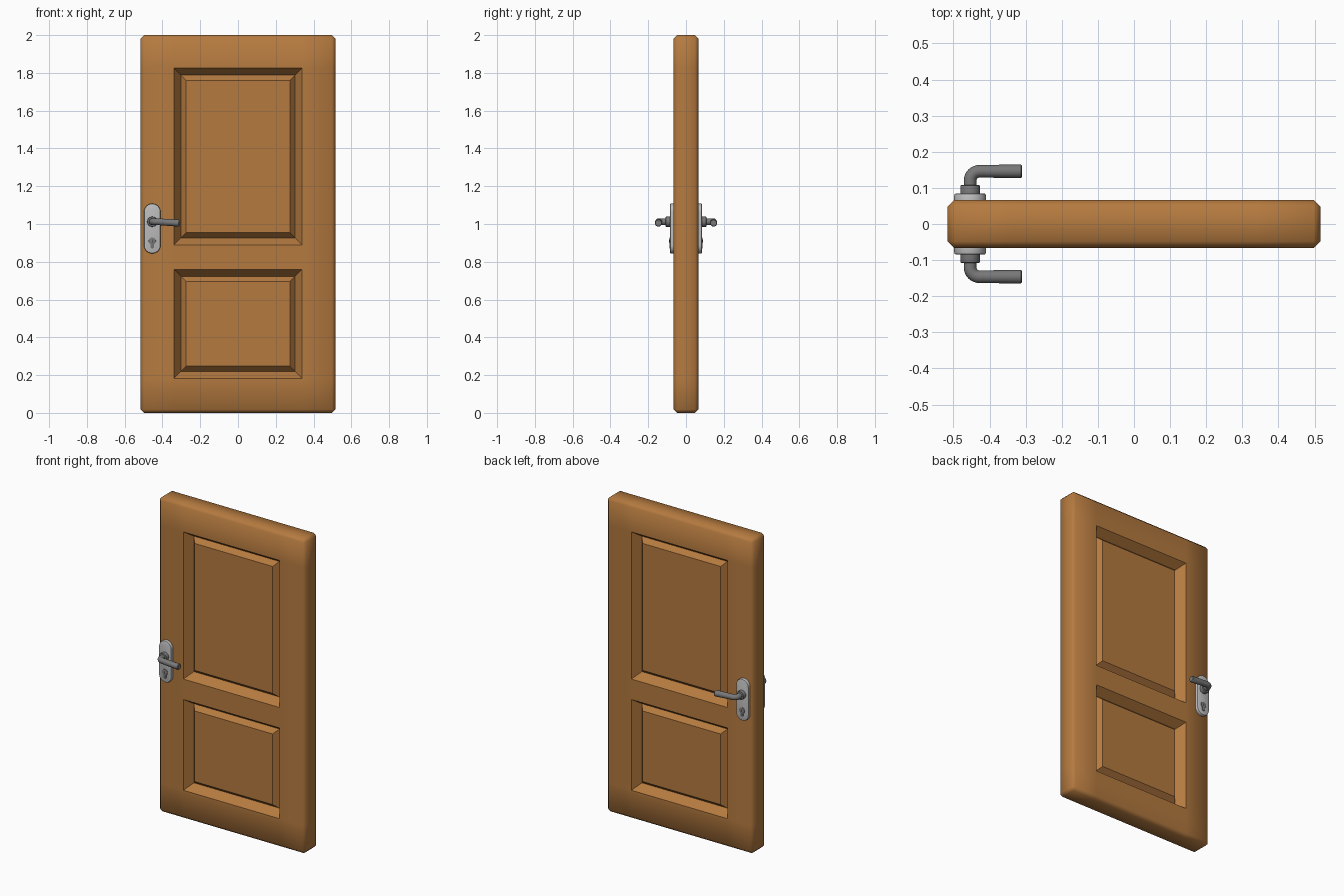
import bpy, bmesh, math
from mathutils import Vector

if "Cube" in bpy.data.objects:
    bpy.data.objects.remove(bpy.data.objects["Cube"])


def material(name, rgb):
    m = bpy.data.materials.new(name)
    m.diffuse_color = (*rgb, 1)
    m.use_nodes = True
    m.node_tree.nodes["Principled BSDF"].inputs["Base Color"].default_value = m.diffuse_color
    return m


WOOD = material("warm wood", (0.46, 0.195, 0.05))
PLATE = material("light metal", (0.52, 0.52, 0.52))
METAL = material("grey metal", (0.19, 0.19, 0.19))
DARK = material("dark slot", (0.03, 0.03, 0.03))


def finish(bm, name, mat, angle):
    bmesh.ops.recalc_face_normals(bm, faces=bm.faces[:])
    me = bpy.data.meshes.new(name)
    bm.to_mesh(me)
    bm.free()
    ob = bpy.data.objects.new(name, me)
    bpy.context.collection.objects.link(ob)
    me.materials.append(mat)
    bpy.ops.object.select_all(action='DESELECT')
    ob.select_set(True)
    bpy.context.view_layer.objects.active = ob
    bpy.ops.object.shade_smooth_by_angle(angle=math.radians(angle))
    return ob


def arc(cx, cz, r, a0, a1, n):
    return [(cx + r * math.cos(math.radians(a0 + (a1 - a0) * i / n)),
             cz + r * math.sin(math.radians(a0 + (a1 - a0) * i / n))) for i in range(n + 1)]


def slab(name, outline, y0, y1, s, mat, bevel=0.0):
    """Flat xz outline extruded along y from y0 to y1, on side s, outer rim bevelled."""
    bm = bmesh.new()
    f = bm.faces.new([bm.verts.new((x, s * y0, z)) for x, z in outline])
    ext = bmesh.ops.extrude_face_region(bm, geom=[f])
    top = [v for v in ext["geom"] if isinstance(v, bmesh.types.BMVert)]
    bmesh.ops.translate(bm, verts=top, vec=(0, s * (y1 - y0), 0))
    if not any(len(e.link_faces) == 1 for e in bm.edges):
        pass
    else:
        bmesh.ops.holes_fill(bm, edges=bm.edges[:])
    bmesh.ops.recalc_face_normals(bm, faces=bm.faces[:])
    if bevel:
        rim = [e for e in bm.edges if all(abs(v.co.y - s * y1) < 1e-5 for v in e.verts)]
        bmesh.ops.bevel(bm, geom=rim, offset=bevel, segments=2, profile=0.5, affect='EDGES')
    return finish(bm, name, mat, 35)


# Door leaf: chamfered box with raised panels sunk into both faces
W, D, H = 0.516, 0.066, 2.0
PX = 0.338
ROWS = [(0.183, 0.76), (0.89, 1.825)]
bm = bmesh.new()
bmesh.ops.create_cube(bm, size=1)
for v in bm.verts:
    v.co = (v.co.x * 2 * W, v.co.y * 2 * D, (v.co.z + 0.5) * H)
bmesh.ops.bevel(bm, geom=bm.edges[:], offset=0.018, segments=1, affect='EDGES')
cuts = [((x, 0, 0), (1, 0, 0)) for x in (-PX, PX)]
cuts += [((0, 0, z), (0, 0, 1)) for row in ROWS for z in row]
for co, no in cuts:
    bmesh.ops.bisect_plane(bm, geom=bm.verts[:] + bm.edges[:] + bm.faces[:],
                           plane_co=co, plane_no=no)
bm.normal_update()


def is_panel(f):
    c = f.calc_center_median()
    return abs(f.normal.y) > 0.99 and abs(c.x) < PX and any(a < c.z < b for a, b in ROWS)


panels = [f for f in bm.faces if is_panel(f)]
# V groove: slope down, then slope back up to the raised field
for thick, depth in ((0.037, -0.053), (0.027, 0.031)):
    bmesh.ops.inset_individual(bm, faces=panels, thickness=thick, depth=depth,
                               use_even_offset=True)
    bm.normal_update()
finish(bm, "door_leaf", WOOD, 46)

# Handle sets, the same on both faces
HX, HZ = -0.454, 1.012
for s, side in ((-1, "front"), (1, "back")):
    # Back plate with round ends
    r = 0.044
    outline = arc(HX, 1.108 - r, r, 0, 180, 20) + arc(HX, 0.844 + r, r, 180, 360, 20)
    slab(side + "_handle_plate", outline, D - 0.005, 0.085, s, PLATE, 0.006)

    # Collars around the spindle
    slab(side + "_collar", arc(HX, HZ, 0.027, 0, 345, 23), 0.08, 0.108, s, METAL, 0.003)

    # Lock cylinder: round head with a narrow round-ended tail
    lock = arc(HX, 0.91, 0.019, -60, 240, 20) + arc(HX, 0.880, 0.0095, 180, 360, 8)
    slab(side + "_lock_cylinder", lock, 0.08, 0.0885, s, METAL, 0.0015)
    slot = [(HX - 0.002, 0.901), (HX + 0.002, 0.901), (HX + 0.002, 0.919), (HX - 0.002, 0.919)]
    slab(side + "_key_slot", slot, 0.087, 0.0892, s, DARK)

    # Lever: swept tube that bends out of the collar along x
    bend, ly = 0.026, 0.146
    path = [(HX, 0.09, HZ, 0.0175)]
    for i in range(9):
        a = math.radians(90 * i / 8)
        path.append((HX + bend * (1 - math.cos(a)), ly - bend + bend * math.sin(a), HZ, 0.0175))
    path += [(-0.38, ly, HZ - 0.003, 0.018), (-0.314, ly, HZ - 0.007, 0.019),
             (-0.310, ly, HZ - 0.007, 0.016)]
    pts = [Vector((x, s * y, z)) for x, y, z, _ in path]
    bm = bmesh.new()
    rings = []
    for i, p in enumerate(pts):
        t = (pts[min(i + 1, len(pts) - 1)] - pts[max(i - 1, 0)]).normalized()
        u = t.cross(Vector((0, 0, 1))).normalized()
        w = u.cross(t)
        rings.append([bm.verts.new(p + path[i][3] * (math.cos(k * math.pi / 10) * u
                                                     + math.sin(k * math.pi / 10) * w))
                      for k in range(20)])
    for a, b in zip(rings, rings[1:]):
        for k in range(20):
            bm.faces.new((a[k], a[k - 1], b[k - 1], b[k]))
    bm.faces.new(rings[0])
    bm.faces.new(rings[-1])
    finish(bm, side + "_lever", METAL, 35)
